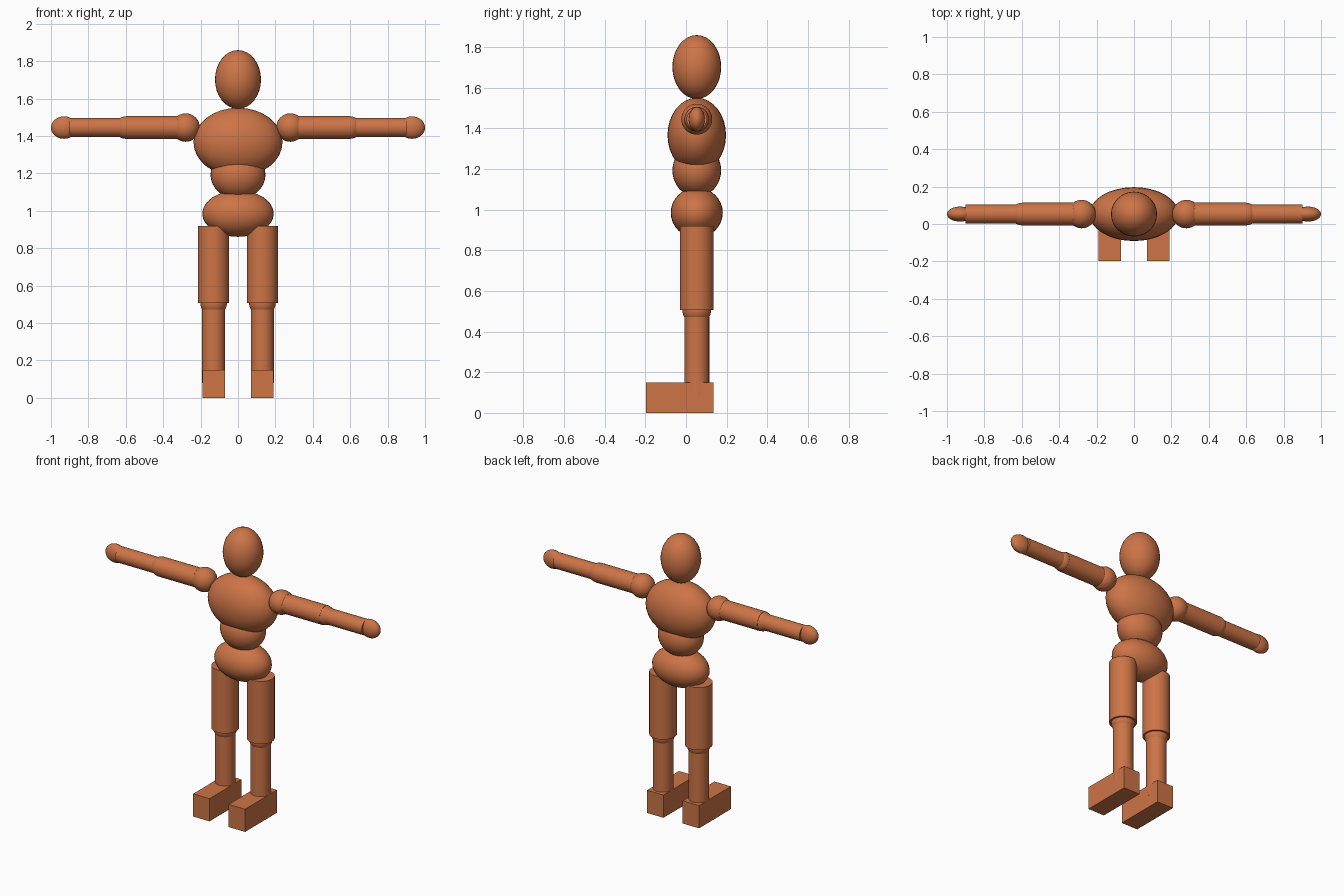
import bpy, math

if "Cube" in bpy.data.objects:
    bpy.data.objects.remove(bpy.data.objects["Cube"])

Y = 0.053  # depth of the body axis

clay = bpy.data.materials.new("terracotta")
clay.diffuse_color = (0.61, 0.175, 0.062, 1)
clay.use_nodes = True
clay.node_tree.nodes["Principled BSDF"].inputs["Base Color"].default_value = clay.diffuse_color


def finish(name, smooth=True):
    ob = bpy.context.object
    ob.name = name
    ob.data.materials.append(clay)
    bpy.ops.object.transform_apply(location=False, rotation=True, scale=True)
    if smooth:
        bpy.ops.object.shade_smooth_by_angle(angle=math.radians(35))
    return ob


def ellipsoid(name, x, z, radii):
    bpy.ops.mesh.primitive_uv_sphere_add(segments=32, ring_count=16, radius=1, location=(x, Y, z))
    bpy.context.object.scale = radii
    finish(name)


def upright(name, x, z0, z1, r):
    bpy.ops.mesh.primitive_cylinder_add(vertices=32, radius=r, depth=z1 - z0,
                                        location=(x, Y, (z0 + z1) / 2))
    finish(name)


def sideways(name, x0, x1, z, r):
    bpy.ops.mesh.primitive_cylinder_add(vertices=32, radius=r, depth=abs(x1 - x0),
                                        location=((x0 + x1) / 2, Y, z),
                                        rotation=(0, math.pi / 2, 0))
    finish(name)


def box(name, lo, hi):
    bpy.ops.mesh.primitive_cube_add(size=1, location=[(a + b) / 2 for a, b in zip(lo, hi)])
    bpy.context.object.scale = [b - a for a, b in zip(lo, hi)]
    finish(name, smooth=False)


# Head and torso
ellipsoid("head", 0, 1.702, (0.123, 0.12, 0.157))
ellipsoid("chest", 0, 1.367, (0.238, 0.144, 0.184))
ellipsoid("waist", 0, 1.193, (0.147, 0.12, 0.13))
ellipsoid("pelvis", 0, 0.985, (0.191, 0.128, 0.124))

for side, s in (("left", 1), ("right", -1)):
    # Arm, held straight out
    z = 1.445
    ellipsoid(side + "_shoulder", s * 0.28, z, (0.076, 0.076, 0.076))
    sideways(side + "_upper_arm", s * 0.28, s * 0.6, z, 0.0615)
    ellipsoid(side + "_elbow", s * 0.6, z, (0.06, 0.06, 0.06))
    sideways(side + "_forearm", s * 0.6, s * 0.9, z, 0.0505)
    ellipsoid(side + "_hand", s * 0.93, z, (0.07, 0.04, 0.06))

    # Leg and block foot
    x = s * 0.13
    upright(side + "_thigh", x, 0.507, 0.92, 0.083)
    ellipsoid(side + "_knee", x, 0.507, (0.071, 0.071, 0.071))
    upright(side + "_shin", x, 0.08, 0.507, 0.0615)
    box(side + "_foot", (x - 0.06, -0.197, 0), (x + 0.06, 0.135, 0.15))
